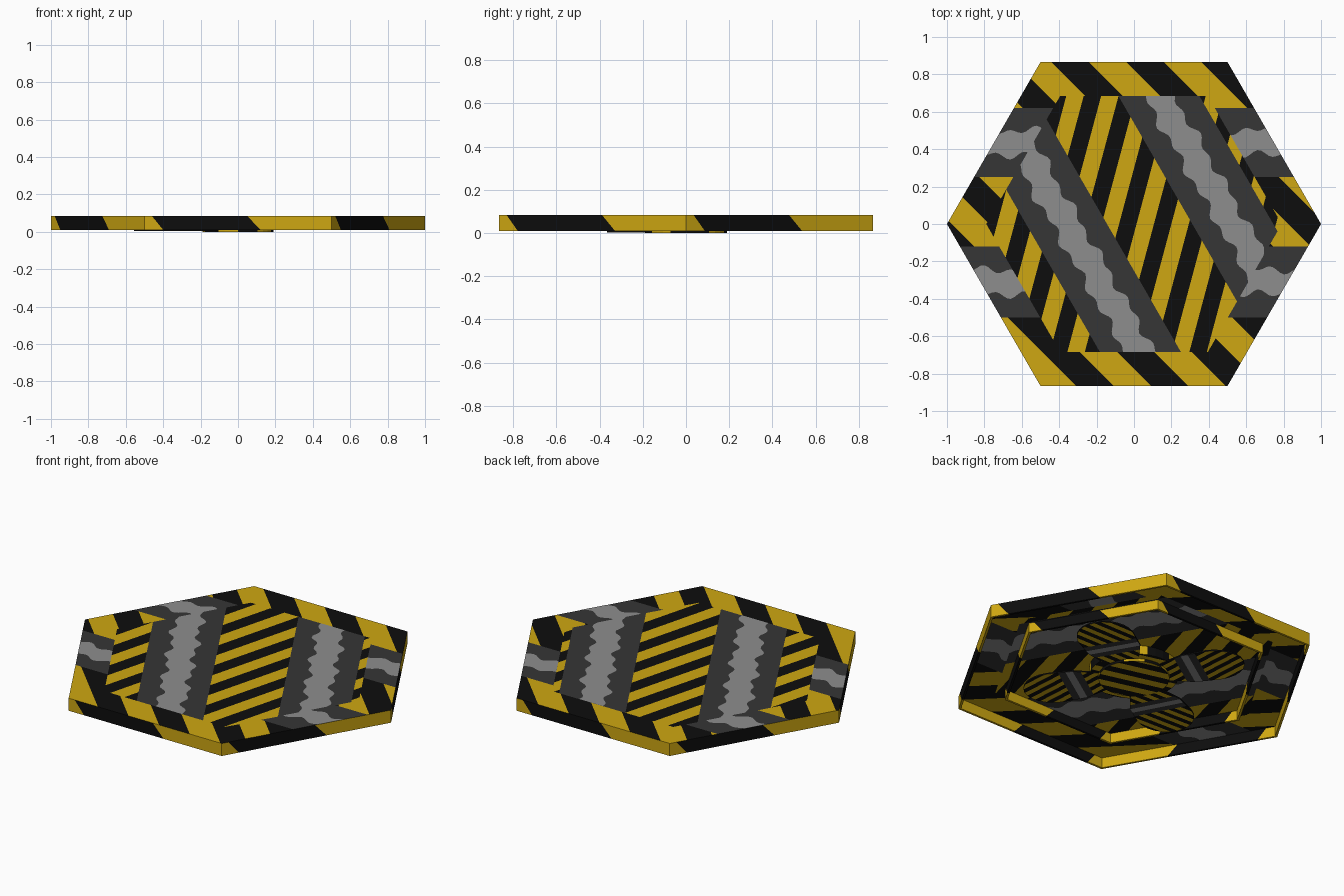
import bpy, bmesh, math
from mathutils import Vector

if "Cube" in bpy.data.objects:
    bpy.data.objects.remove(bpy.data.objects["Cube"])

# Flat colours
COLOURS = [("hazard_yellow", (0.62, 0.39, 0.006)), ("hazard_black", (0.004, 0.004, 0.004)),
           ("dark_grey", (0.037, 0.037, 0.037)), ("mid_grey", (0.27, 0.27, 0.27))]
MATS = []
for name, c in COLOURS:
    m = bpy.data.materials.new(name)
    m.diffuse_color = (*c, 1)
    m.use_nodes = True
    m.node_tree.nodes["Principled BSDF"].inputs["Base Color"].default_value = m.diffuse_color
    MATS.append(m)
YELLOW, BLACK, DARK, GREY = range(4)
TOP, LOW, CEIL = 0.084, 0.01, 0.07


def make(name, faces):
    """Object from (points, material) pairs."""
    bm = bmesh.new()
    for pts, mat in faces:
        bm.faces.new([bm.verts.new(p) for p in pts]).material_index = mat
    bmesh.ops.remove_doubles(bm, verts=bm.verts, dist=1e-5)
    me = bpy.data.meshes.new(name)
    bm.to_mesh(me)
    bm.free()
    for m in MATS:
        me.materials.append(m)
    ob = bpy.data.objects.new(name, me)
    bpy.context.collection.objects.link(ob)
    return ob


def direction(deg):
    return Vector((math.cos(math.radians(deg)), math.sin(math.radians(deg))))


def clip(poly, n, d):
    """Keep the part of a convex polygon where p.n >= d."""
    out = []
    for p, q in zip(poly, poly[1:] + poly[:1]):
        a, b = p.dot(n) - d, q.dot(n) - d
        if a >= 0:
            out.append(p)
        if a * b < 0:
            out.append(p.lerp(q, a / (a - b)))
    return out if len(out) > 2 else []


def band(poly, n, lo, hi):
    part = clip(poly, n, lo)
    return clip(part, -n, -hi) if part else []


def area(poly):
    return abs(sum(p.cross(q) for p, q in zip(poly, poly[1:] + poly[:1]))) / 2


def stripes(poly, n, half, start):
    """Alternate black and yellow across a polygon; black begins at start."""
    if not poly:
        return []
    ds = [p.dot(n) for p in poly]
    out = []
    for i in range(math.floor((min(ds) - start) / half), math.ceil((max(ds) - start) / half)):
        piece = band(poly, n, start + i * half, start + (i + 1) * half)
        if piece and area(piece) > 1e-6:
            out.append((piece, BLACK if i % 2 == 0 else YELLOW))
    return out


def wave(poly, n, centre, width):
    """Scalloped grey streak along the line p.n = centre, kept inside poly."""
    t = Vector((n.y, -n.x))
    out, step = [], 0.02
    half = lambda s: width + 0.014 * math.sin(s * 45)
    mid = lambda s: centre + 0.012 * math.sin(s * 21)
    for i in range(-50, 50):
        a, b = i * step, (i + 1) * step
        quad = [t * a + n * (mid(a) - half(a)), t * b + n * (mid(b) - half(b)),
                t * b + n * (mid(b) + half(b)), t * a + n * (mid(a) + half(a))]
        for k in range(len(poly)):
            p, q = poly[k], poly[(k + 1) % len(poly)]
            e = q - p
            inward = Vector((-e.y, e.x)).normalized()
            quad = clip(quad, inward, p.dot(inward)) if quad else []
        if quad and area(quad) > 1e-7:
            out.append((quad, GREY))
    return out


def lift(flat, z, down=False):
    return [([(p.x, p.y, z) for p in (reversed(pts) if down else pts)], m) for pts, m in flat]


# Hex pattern, shared by the top and the ceiling
HEX = [direction(60 * k) for k in range(6)]
INNER = [p * 0.79 for p in HEX]
N_BORDER = direction(45)
N_BAND = direction(30)
N_PANEL = direction(-15)
Y = Vector((0, 1))
base, streaks = [], []
for k in range(6):
    j = (k + 1) % 6
    sector = [INNER[k], HEX[k], HEX[j], INNER[j]]
    border = lambda poly: stripes(poly, N_BORDER, 0.2 / math.sqrt(2), 0.025 / math.sqrt(2))
    if k in (1, 4):
        base += border(sector)
        continue
    lo, hi, mid = (0.25, 0.62, 0.435) if k in (0, 2) else (-0.5, -0.12, -0.31)
    base += border(band(sector, Y, -1, lo)) + border(band(sector, Y, hi, 1))
    side = band(sector, Y, lo, hi)
    base.append((side, DARK))
    streaks += wave(side, Y, mid, 0.065)
edges = [-0.7, -0.5, -0.125, 0.27, 0.645, 0.7]
for i in range(5):
    part = band(INNER, N_BAND, edges[i], edges[i + 1])
    if i % 2:
        base.append((part, DARK))
        streaks += wave(part, N_BAND, (edges[i] + edges[i + 1]) / 2, 0.07)
    else:
        base += stripes(part, N_PANEL, 0.09, -0.257)

make("top_plate", lift(base, TOP))
make("top_grey_streaks", lift(streaks, TOP + 0.001))
make("ceiling", lift(base, CEIL, True))
make("ceiling_grey_streaks", lift(streaks, CEIL - 0.001, True))


def hex_wall(name, r_out, r_in, z0, z1):
    """Hollow hex frame with one slanted black patch per side."""
    faces = []
    for k in range(6):
        a, b = HEX[k], HEX[(k + 1) % 6]
        pt = lambda r, s, z: (*(a.lerp(b, s) * r), z)
        low, high = [0, 0.1, 0.62, 1], [0, 0.04, 0.55, 1]
        for i in range(3):
            m = BLACK if i == 1 else YELLOW
            s, t, u, v = low[i], low[i + 1], high[i], high[i + 1]
            faces += [([pt(r_out, s, z0), pt(r_out, t, z0), pt(r_out, v, z1), pt(r_out, u, z1)], m),
                      ([pt(r_in, u, z1), pt(r_in, v, z1), pt(r_in, t, z0), pt(r_in, s, z0)], m),
                      ([pt(r_out, s, z0), pt(r_in, s, z0), pt(r_in, t, z0), pt(r_out, t, z0)], m)]
    make(name, faces)


hex_wall("outer_rim", 1.0, 0.985, LOW, TOP)
hex_wall("inner_rib", 0.735, 0.72, 0.014, CEIL)


def slab(name, flat, outline, z0, z1, side):
    """Thin slab with a patterned top and bottom and a striped edge."""
    faces = lift(flat, z0, True) + lift(flat, z1)
    for i, (p, q) in enumerate(zip(outline, outline[1:] + outline[:1])):
        faces.append(([(p.x, p.y, z0), (q.x, q.y, z0), (q.x, q.y, z1), (p.x, p.y, z1)], side(i)))
    return make(name, faces)


# Four rounded fan blades underneath
X = Vector((1, 0))
blade = [Vector((0.17, -0.09)), Vector((0.3, -0.145))]
blade += [Vector((0.44 + 0.17 * math.cos(a), 0.155 * math.sin(a)))
          for a in [math.pi * (i / 12 - 0.5) for i in range(13)]]
blade += [Vector((0.3, 0.145)), Vector((0.17, 0.09))]
pattern = stripes(band(blade, X, 0, 0.26), direction(60), 0.03, 0)
pattern += [(band(blade, X, 0.26, 0.3), DARK), (band(blade, X, 0.3, 0.34), GREY),
            (band(blade, X, 0.34, 0.38), DARK)]
pattern += stripes(band(blade, X, 0.38, 1), direction(60), 0.03, 0)
for i, (ang, z) in enumerate([(30, 0.014), (124, 0.012), (208, 0.003), (304, 0.012)]):
    ob = slab("fan_blade_%d" % (i + 1), pattern, blade, z, z + 0.008, lambda i: BLACK)
    ob.rotation_euler.z = math.radians(ang)

# Round hub and its wider collar
for name, r, z0, z1 in [("hub", 0.19, 0.0, 0.03), ("hub_collar", 0.24, 0.016, CEIL - 0.002)]:
    disc = [direction(i * 11.25) * r for i in range(32)]
    slab(name, stripes(disc, direction(75), 0.05, 0.02), disc, z0, z1,
         lambda i: YELLOW if i // 3 % 2 else BLACK)
